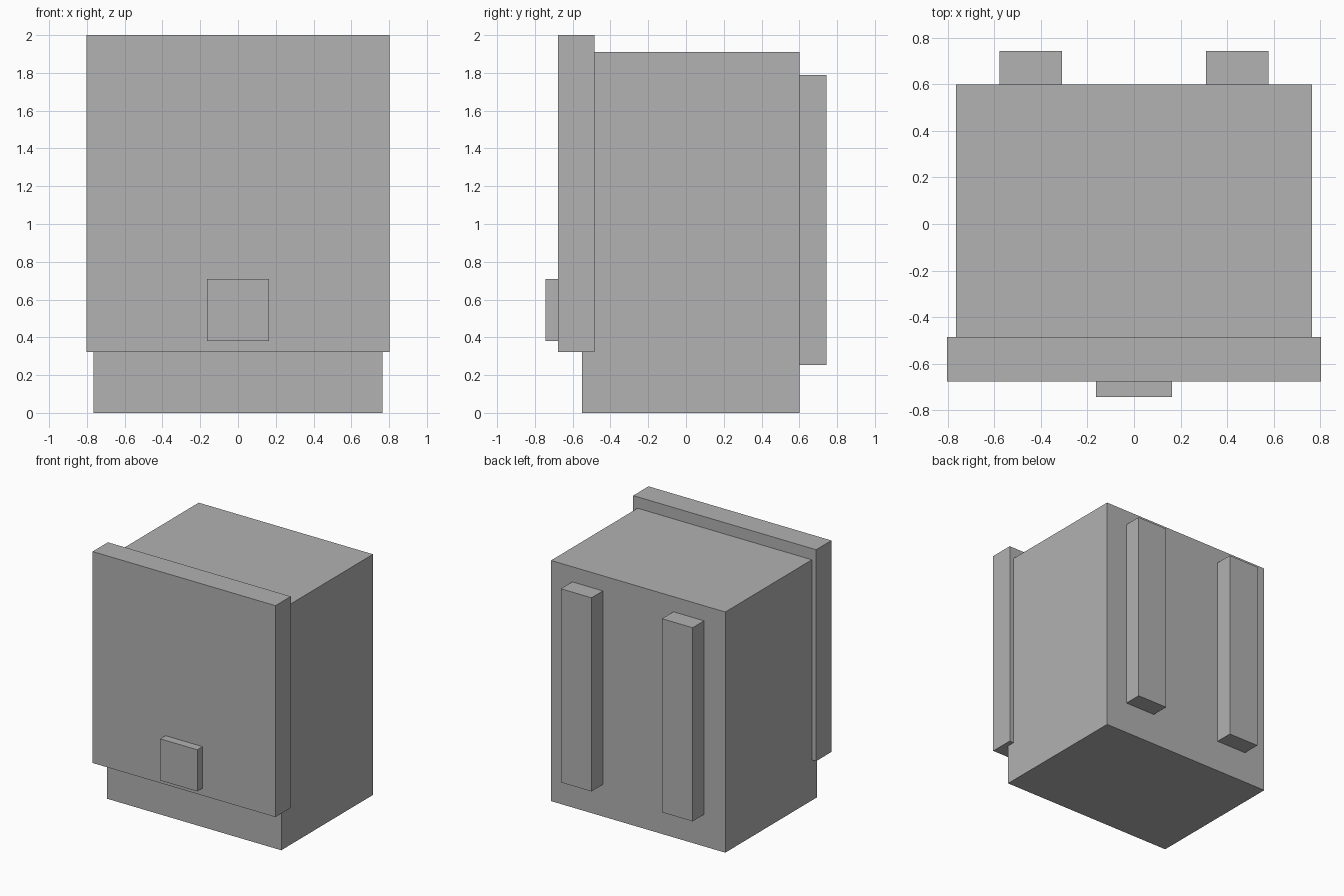
import bpy
from mathutils import Vector

cube = bpy.data.objects.get("Cube")
if cube:
    bpy.data.objects.remove(cube, do_unlink=True)

grey = bpy.data.materials.new("plain grey")
grey.use_nodes = True
colour = (0.445, 0.445, 0.445, 1)
grey.diffuse_color = colour
grey.node_tree.nodes["Principled BSDF"].inputs["Base Color"].default_value = colour


def box(name, low, high):
    """Axis-aligned box between two opposite corners."""
    low, high = Vector(low), Vector(high)
    bpy.ops.mesh.primitive_cube_add(size=1, location=(low + high) / 2)
    part = bpy.context.object
    part.name = name
    part.scale = high - low
    bpy.ops.object.transform_apply(location=False, rotation=False, scale=True)
    part.data.materials.append(grey)
    return part


# Main body
box("body", (-0.765, -0.55, 0), (0.765, 0.6, 1.91))

# Overhanging front panel with its small block
box("front_panel", (-0.803, -0.677, 0.322), (0.803, -0.485, 2))
box("front_block", (-0.163, -0.743, 0.38), (0.163, -0.677, 0.71))

# Pair of upright bars on the back
for side, name in ((-1, "right_back_bar"), (1, "left_back_bar")):
    inner, outer = sorted((side * 0.31, side * 0.578))
    box(name, (inner, 0.6, 0.253), (outer, 0.743, 1.79))
